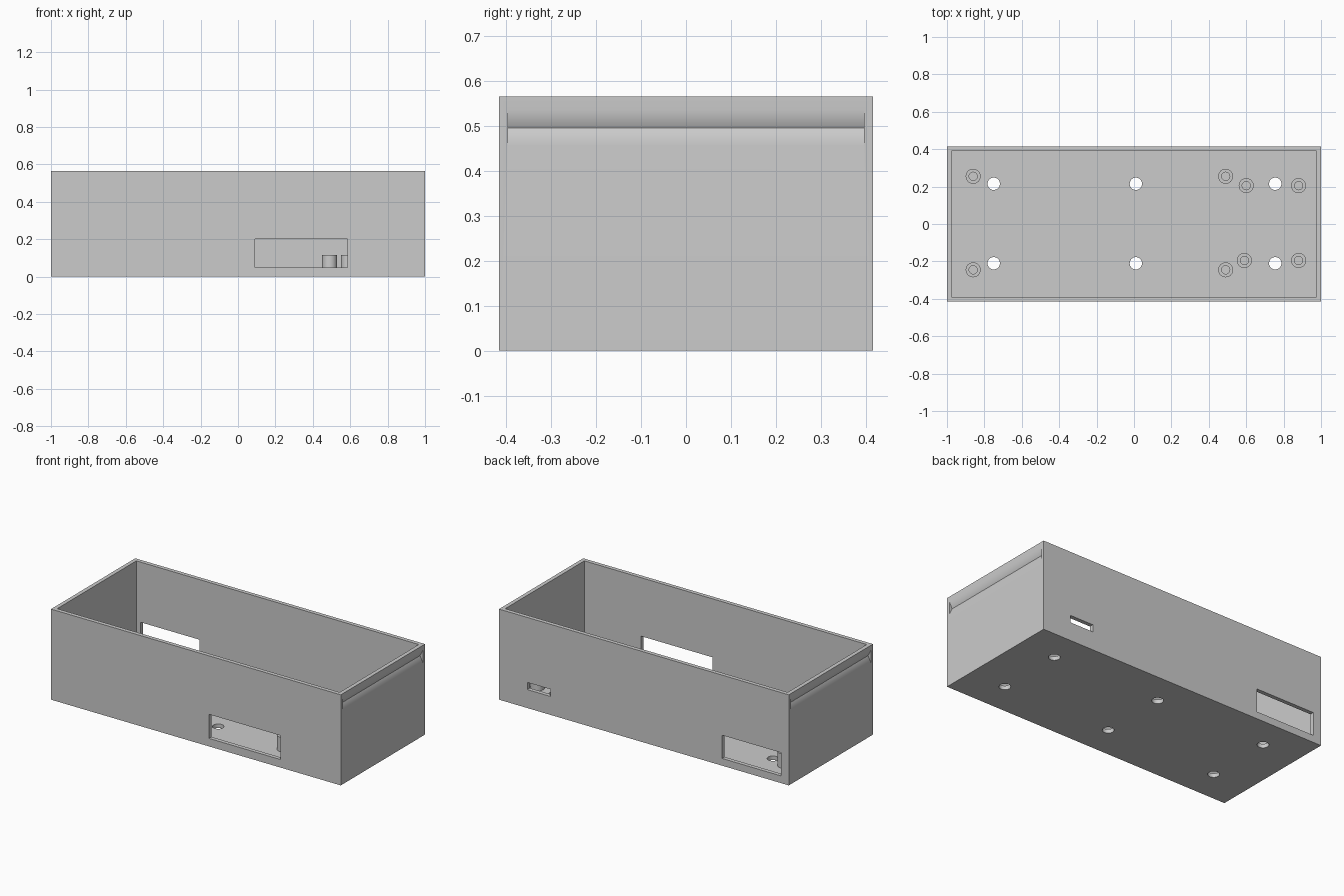
import bpy
import bmesh
from math import radians, tau

if "Cube" in bpy.data.objects:
    bpy.data.objects.remove(bpy.data.objects["Cube"], do_unlink=True)

HALF_X, HALF_Y, HEIGHT = 1.0, 0.415, 0.565
WALL = FLOOR = 0.025

grey = bpy.data.materials.new("plain_grey")
grey.use_nodes = True
grey.diffuse_color = (0.6, 0.6, 0.6, 1)
grey.node_tree.nodes["Principled BSDF"].inputs["Base Color"].default_value = grey.diffuse_color


def box(name, x, y, z):
    """Box from three (low, high) ranges."""
    bpy.ops.mesh.primitive_cube_add(size=1)
    ob = bpy.context.object
    ob.name = name
    ob.location = [(a + b) / 2 for a, b in (x, y, z)]
    ob.scale = [b - a for a, b in (x, y, z)]
    bpy.ops.object.transform_apply()
    return ob


def rod(name, sides, location, scale, tilt=0):
    bpy.ops.mesh.primitive_cylinder_add(vertices=sides, radius=1, depth=2, location=location,
                                        rotation=(radians(tilt), 0, 0))
    ob = bpy.context.object
    ob.name = name
    ob.scale = scale
    bpy.ops.object.transform_apply()
    return ob


def smooth(ob):
    bpy.ops.object.select_all(action='DESELECT')
    ob.select_set(True)
    bpy.context.view_layer.objects.active = ob
    bpy.ops.object.shade_smooth_by_angle(angle=radians(30))


# Outer shell
case = box("case_body", (-HALF_X, HALF_X), (-HALF_Y, HALF_Y), (0, HEIGHT))
case.data.materials.append(grey)

# Inner cavity and wall openings
cutters = [
    box("cavity", (WALL - HALF_X, HALF_X - WALL), (WALL - HALF_Y, HALF_Y - WALL), (FLOOR, 1)),
    box("front_window", (0.09, 0.585), (-0.5, -0.3), (0.05, 0.2)),
    box("back_window", (-0.945, -0.54), (0.3, 0.5), (0.045, 0.19)),
    box("back_slot", (0.645, 0.805), (0.3, 0.5), (0.115, 0.16)),
]

# V-shaped grip grooves along both ends
for side in (-1, 1):
    cutters.append(rod("groove", 4, (side * HALF_X, 0, 0.495), (0.02, 0.04, 0.395), 90))

# Through holes in the floor
for x in (-0.75, 0.01, 0.755):
    for y in (-0.21, 0.215):
        cutters.append(rod("floor_hole", 32, (x, y, 0), (0.033, 0.033, 0.1)))

for cutter in cutters:
    mod = case.modifiers.new("cut", 'BOOLEAN')
    mod.operation = 'DIFFERENCE'
    mod.solver = 'EXACT'
    mod.object = cutter
    bpy.context.view_layer.objects.active = case
    bpy.ops.object.modifier_apply(modifier=mod.name)
    bpy.data.objects.remove(cutter, do_unlink=True)
smooth(case)
weighted = case.modifiers.new("weighted_normals", 'WEIGHTED_NORMAL')
weighted.keep_sharp = True

# Hollow mounting posts, turned from one profile
bm = bmesh.new()
profile = [(0.022, FLOOR), (0.022, 0.115), (0.04, 0.115), (0.04, FLOOR)]
verts = [bm.verts.new((r, 0, z)) for r, z in profile]
edges = [bm.edges.new(pair) for pair in zip(verts, verts[1:])]
bmesh.ops.spin(bm, geom=verts + edges, cent=(0, 0, 0), axis=(0, 0, 1), angle=tau, steps=32)
bmesh.ops.remove_doubles(bm, verts=bm.verts, dist=0.0001)
bmesh.ops.recalc_face_normals(bm, faces=bm.faces)
top = max((f for f in bm.faces), key=lambda f: f.calc_center_median().z)
if top.normal.z < 0:
    bmesh.ops.reverse_faces(bm, faces=bm.faces)
post_mesh = bpy.data.meshes.new("mounting_post")
bm.to_mesh(post_mesh)
bm.free()
post_mesh.materials.append(grey)

spots = [(-0.86, 0.255), (0.49, 0.255), (-0.86, -0.245), (0.49, -0.245),
         (0.6, 0.205), (0.88, 0.205), (0.59, -0.195), (0.88, -0.195)]
for i, (x, y) in enumerate(spots):
    post = bpy.data.objects.new(f"mounting_post_{i + 1}", post_mesh)
    post.location = (x, y, 0)
    bpy.context.collection.objects.link(post)
    if i == 0:
        smooth(post)
